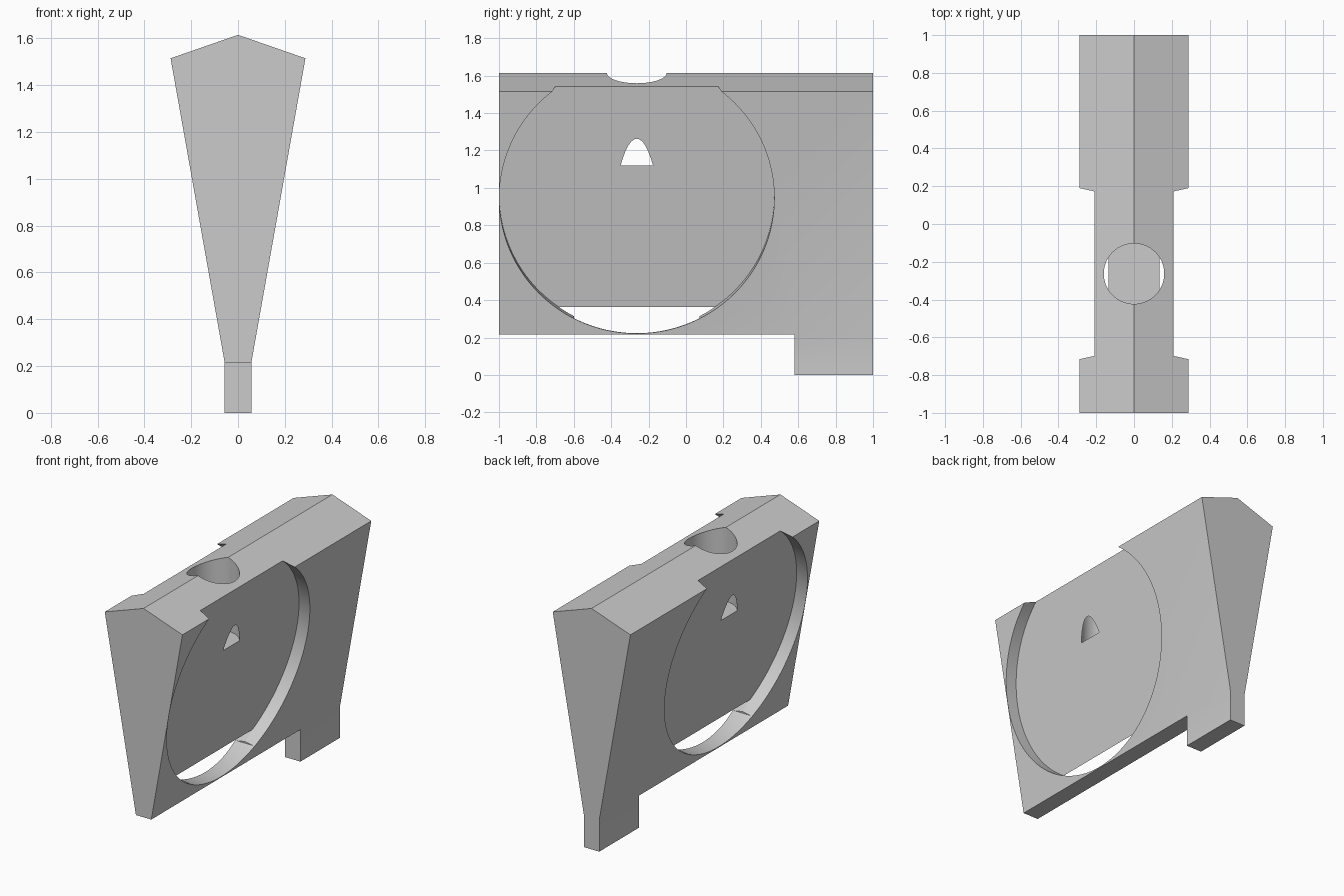
import bpy, bmesh, math
from mathutils import Vector

if "Cube" in bpy.data.objects:
    bpy.data.objects.remove(bpy.data.objects["Cube"])

grey = bpy.data.materials.new("plain grey")
grey.use_nodes = True
colour = (0.6, 0.6, 0.6, 1)
grey.diffuse_color = colour
grey.node_tree.nodes["Principled BSDF"].inputs["Base Color"].default_value = colour

BASE_X, BASE_Z = 0.057, 0.215      # bottom edge of the wedge
EAVE_X, EAVE_Z = 0.288, 1.515      # widest edge under the ridge
RIDGE_Z = 1.615
SLOPE = (EAVE_X - BASE_X) / (EAVE_Z - BASE_Z)
TILT = math.atan(SLOPE)
CY, CZ, R, DEPTH = -0.263, 0.945, 0.735, 0.082   # round side pockets


def prism(name, points, direction):
    """Solid made by sweeping a closed outline along a direction."""
    bm = bmesh.new()
    face = bm.faces.new([bm.verts.new(p) for p in points])
    swept = bmesh.ops.extrude_face_region(bm, geom=[face])["geom"]
    verts = [v for v in swept if isinstance(v, bmesh.types.BMVert)]
    bmesh.ops.translate(bm, verts=verts, vec=direction)
    bmesh.ops.recalc_face_normals(bm, faces=bm.faces)
    mesh = bpy.data.meshes.new(name)
    bm.to_mesh(mesh)
    bm.free()
    mesh.materials.append(grey)
    obj = bpy.data.objects.new(name, mesh)
    bpy.context.collection.objects.link(obj)
    return obj


def cylinder(name, start, direction, radius, sides):
    axis = Vector(direction).normalized()
    u = Vector((0, 1, 0))
    v = axis.cross(u)
    ring = [Vector(start) + radius * (u * math.cos(t) + v * math.sin(t))
            for t in (2 * math.pi * i / sides for i in range(sides))]
    return prism(name, ring, direction)


def cut(target, cutter):
    cutter.hide_render = True
    mod = target.modifiers.new("cut", 'BOOLEAN')
    mod.operation, mod.solver, mod.object = 'DIFFERENCE', 'EXACT', cutter
    bpy.context.view_layer.objects.active = target
    bpy.ops.object.modifier_apply(modifier=mod.name)
    bpy.data.objects.remove(cutter)


# Wedge body with a narrow keel under it
half = [(BASE_X, 0), (BASE_X, BASE_Z), (EAVE_X, EAVE_Z)]
outline = half + [(0, RIDGE_Z)] + [(-x, z) for x, z in reversed(half)]
body = prism("wedge_holder", [(x, -1, z) for x, z in outline], (0, 2, 0))

# Keel trimmed away so that only the rear foot remains
trim = [(-0.5, -1.2, -0.2), (-0.5, 0.58, -0.2), (-0.5, 0.58, BASE_Z), (-0.5, -1.2, BASE_Z)]
cut(body, prism("keel_trim", trim, (1, 0, 0)))

# Round pocket sunk square into each sloping side
for side in (1, -1):
    normal = Vector((side * math.cos(TILT), 0, -math.sin(TILT)))
    centre = Vector((side * (BASE_X + SLOPE * (CZ - BASE_Z)), CY, CZ))
    cut(body, cylinder("pocket_cutter", centre - normal * DEPTH, normal * 0.4, R, 160))

# Level slot between the pockets at the bottom
arc = []
for i in range(33):
    dy = 0.335 * (i / 16 - 1)
    arc.append((-0.5, CY + dy, CZ - math.cos(TILT) * math.sqrt(R * R - dy * dy) + 0.002))
arc += [(-0.5, CY + 0.335, 0.35), (-0.5, CY - 0.335, 0.35)]
cut(body, prism("slot_cutter", arc, (1, 0, 0)))

# Vertical bore from the ridge, breaking into both pockets
cut(body, cylinder("bore_cutter", (0, CY, 1.12), (0, 0, 1), 0.16, 64))

bpy.ops.object.select_all(action='DESELECT')
body.select_set(True)
bpy.context.view_layer.objects.active = body
bpy.ops.object.shade_smooth_by_angle(angle=math.radians(15))
